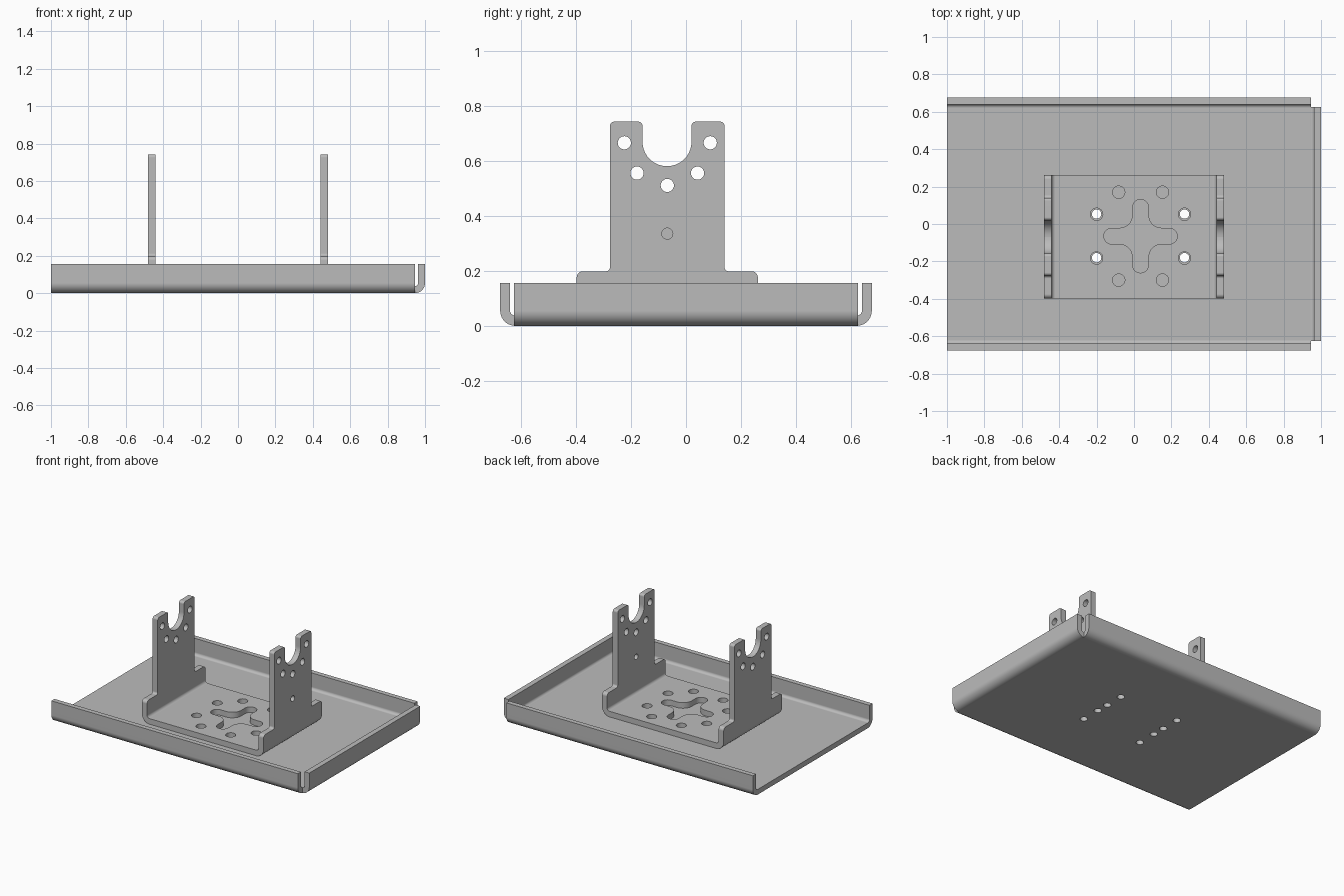
import bpy, bmesh, math
from mathutils import Vector

if "Cube" in bpy.data.objects:
    bpy.data.objects.remove(bpy.data.objects["Cube"], do_unlink=True)

# Material
steel = bpy.data.materials.new("grey_metal")
steel.use_nodes = True
GREY = (0.5, 0.5, 0.5, 1)
steel.diffuse_color = GREY
steel.node_tree.nodes["Principled BSDF"].inputs["Base Color"].default_value = GREY


def rounded(corners, steps=10):
    """Polygon with filleted corners; each corner is (u, v) or (u, v, radius)."""
    out = []
    n = len(corners)
    for i, c in enumerate(corners):
        p = Vector(c[:2])
        if len(c) == 2:
            out.append(p)
            continue
        a = (Vector(corners[i - 1][:2]) - p).normalized()
        b = (Vector(corners[(i + 1) % n][:2]) - p).normalized()
        half = math.acos(max(-1, min(1, a.dot(b)))) / 2
        centre = p + (a + b).normalized() * c[2] / math.sin(half)
        reach = c[2] / math.tan(half)
        s, e = p + a * reach - centre, p + b * reach - centre
        start = math.atan2(s.y, s.x)
        sweep = math.atan2(s.x * e.y - s.y * e.x, s.dot(e))
        for k in range(steps + 1):
            t = start + sweep * k / steps
            out.append(centre + Vector((math.cos(t), math.sin(t))) * c[2])
    return out


def circle(u, v, r, n=32):
    return [Vector((u + r * math.cos(math.tau * k / n), v + r * math.sin(math.tau * k / n)))
            for k in range(n)]


def prism(name, loops, axis, lo, hi):
    """Extrude one or more closed outlines along an axis."""
    place = {"X": lambda p, d: (d, p.x, p.y),
             "Y": lambda p, d: (p.x, d, p.y),
             "Z": lambda p, d: (p.x, p.y, d)}[axis]
    bm = bmesh.new()
    for loop in loops:
        near = [bm.verts.new(place(p, lo)) for p in loop]
        far = [bm.verts.new(place(p, hi)) for p in loop]
        bm.faces.new(near)
        bm.faces.new(far[::-1])
        for i in range(len(loop)):
            bm.faces.new((near[i - 1], far[i - 1], far[i], near[i]))
    bmesh.ops.recalc_face_normals(bm, faces=bm.faces)
    mesh = bpy.data.meshes.new(name)
    bm.to_mesh(mesh)
    bm.free()
    mesh.materials.append(steel)
    obj = bpy.data.objects.new(name, mesh)
    bpy.context.collection.objects.link(obj)
    return obj


def activate(obj):
    bpy.ops.object.select_all(action="DESELECT")
    obj.select_set(True)
    bpy.context.view_layer.objects.active = obj


def combine(obj, other, operation):
    """Apply a boolean and discard the helper."""
    other.hide_render = True
    mod = obj.modifiers.new("boolean", "BOOLEAN")
    mod.operation, mod.solver, mod.object = operation, "EXACT", other
    activate(obj)
    bpy.ops.object.modifier_apply(modifier=mod.name)
    bpy.data.objects.remove(other, do_unlink=True)


def finish(obj):
    activate(obj)
    bpy.ops.object.shade_smooth_by_angle(angle=math.radians(30))
    mod = obj.modifiers.new("flat_face_normals", "WEIGHTED_NORMAL")
    mod.keep_sharp = True


SHEET = 0.037          # tray sheet thickness
RIM = 0.155            # tray height
CX, CY = 0.035, -0.065  # centre of the hole pattern

# Tray: bent channel along x, closed by one bent flange at the +x end
channel = rounded([(-0.675, RIM), (-0.675, 0, 0.055), (0.675, 0, 0.055), (0.675, RIM),
                   (0.64, RIM), (0.64, SHEET, 0.02), (-0.64, SHEET, 0.02), (-0.64, RIM)])
tray = prism("tray", [channel], "X", -1, 0.945)
flange = rounded([(0.94, 0), (1, 0, 0.055), (1, RIM), (0.963, RIM),
                  (0.963, SHEET, 0.018), (0.94, SHEET)])
combine(tray, prism("end_flange", [flange], "Y", -0.625, 0.625), "UNION")

# Tray mounting holes: two rows of four
bolts = [circle(x, y, 0.025) for x in (-0.2, 0.27) for y in (-0.18, -0.04, 0.053, 0.19)]
combine(tray, prism("tray_holes", bolts, "Z", -0.1, 0.1), "DIFFERENCE")
finish(tray)

# Bracket: U-shaped strip trimmed to the side outline
BASE = SHEET + 0.04
strip = rounded([(-0.48, 0.9), (-0.48, SHEET, 0.06), (0.48, SHEET, 0.06), (0.48, 0.9),
                 (0.44, 0.9), (0.44, BASE, 0.02), (-0.44, BASE, 0.02), (-0.44, 0.9)])
bracket = prism("bracket", [strip], "Y", -0.6, 0.5)
outline = rounded([(-0.397, -0.1), (0.261, -0.1), (0.261, 0.198, 0.022), (0.14, 0.198, 0.015),
                   (0.14, 0.742, 0.016), (0.02, 0.742, 0.016), (0.02, 0.58, 0.0885),
                   (-0.158, 0.58, 0.0885), (-0.158, 0.742, 0.016), (-0.276, 0.742, 0.016),
                   (-0.276, 0.198, 0.015), (-0.397, 0.198, 0.022)])
combine(bracket, prism("side_outline", [outline], "X", -0.7, 0.7), "INTERSECT")

# Bracket upright holes, with one extra hole in the +x upright
mid = -0.068
upright = [circle(mid + s * dy, z, 0.024) for s in (-1, 1) for dy, z in ((0.156, 0.665), (0.11, 0.555))]
upright.append(circle(mid, 0.51, 0.024))
combine(bracket, prism("upright_holes", upright, "X", -0.7, 0.7), "DIFFERENCE")
combine(bracket, prism("pin_hole", [circle(mid, 0.335, 0.02)], "X", 0.3, 0.7), "DIFFERENCE")

# Bracket base: ring of eight holes around a rounded cross
ring = [circle(CX + sx * dx, CY + sy * dy, 0.033)
        for sx in (-1, 1) for sy in (-1, 1) for dx, dy in ((0.117, 0.235), (0.235, 0.117))]
w, arm = 0.042, 0.196
cross = []
for k in range(4):
    c, s = round(math.cos(k * math.pi / 2)), round(math.sin(k * math.pi / 2))
    for u, v, r in ((arm, -w, w - 0.001), (arm, w, w - 0.001), (w, w, 0.07)):
        cross.append((CX + u * c - v * s, CY + u * s + v * c, r))
combine(bracket, prism("base_holes", ring + [rounded(cross)], "Z", 0, 0.15), "DIFFERENCE")
finish(bracket)
